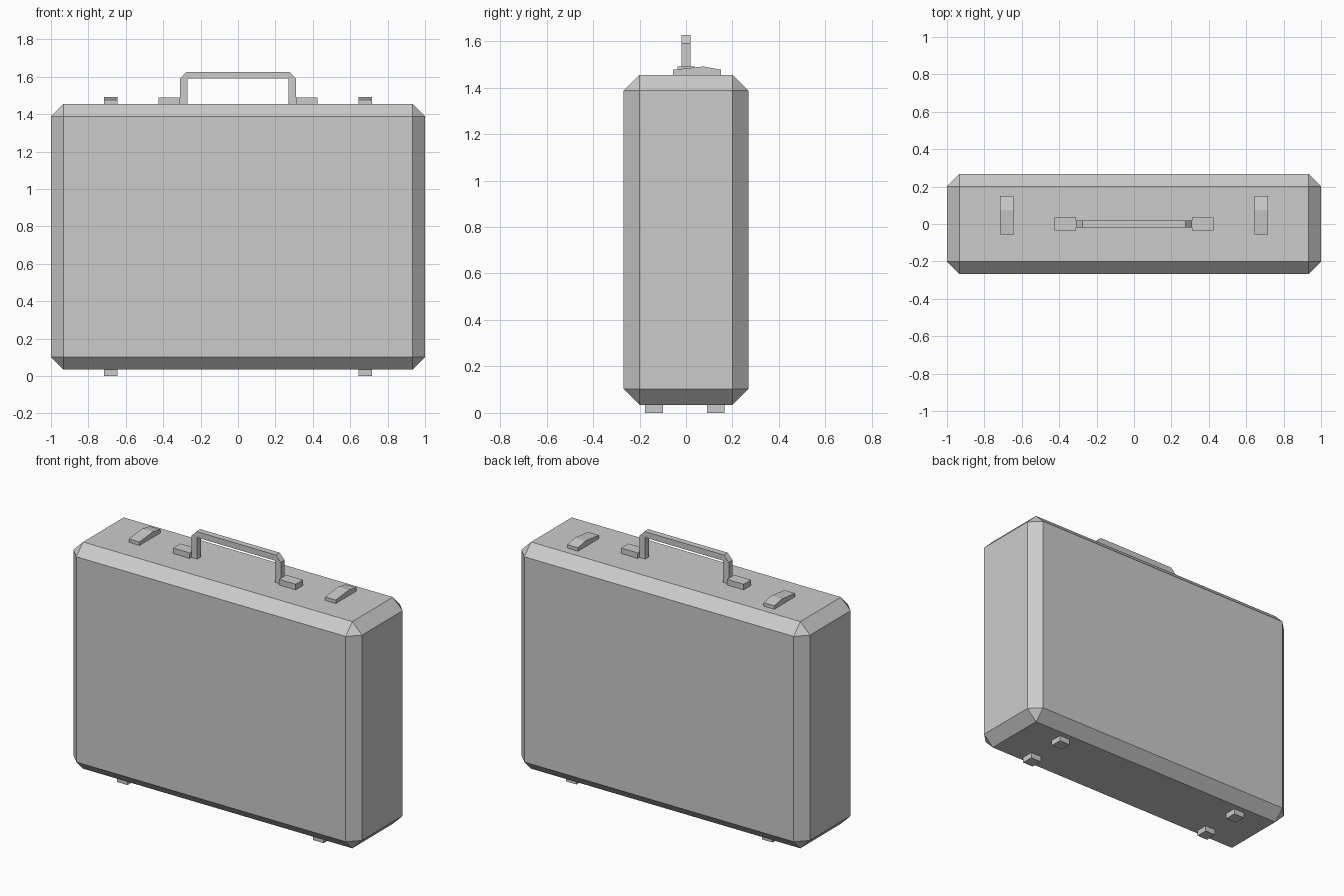
import bpy, bmesh
from mathutils import Matrix, Vector

cube = bpy.data.objects.get("Cube")
if cube:
    bpy.data.objects.remove(cube, do_unlink=True)

grey = bpy.data.materials.new("plain grey")
grey.use_nodes = True
COLOUR = (0.6, 0.6, 0.6, 1)
grey.diffuse_color = COLOUR
grey.node_tree.nodes["Principled BSDF"].inputs["Base Color"].default_value = COLOUR


def finish(name, bm):
    bmesh.ops.recalc_face_normals(bm, faces=bm.faces)
    mesh = bpy.data.meshes.new(name)
    bm.to_mesh(mesh)
    bm.free()
    mesh.materials.append(grey)
    obj = bpy.data.objects.new(name, mesh)
    bpy.context.collection.objects.link(obj)
    return obj


def box_mesh(low, high):
    low, high = Vector(low), Vector(high)
    bm = bmesh.new()
    place = Matrix.Translation((low + high) / 2) @ Matrix.Diagonal((*(high - low), 1))
    bmesh.ops.create_cube(bm, size=1, matrix=place)
    return bm


def prism(name, outline, start, end, axis):
    """Extrude a flat outline along x or y."""
    bm = bmesh.new()
    if axis == "x":
        points = [(start, a, b) for a, b in outline]
        move = (end - start, 0, 0)
    else:
        points = [(a, start, b) for a, b in outline]
        move = (0, end - start, 0)
    face = bm.faces.new([bm.verts.new(p) for p in points])
    result = bmesh.ops.extrude_face_region(bm, geom=[face], use_keep_orig=True)
    moved = [g for g in result["geom"] if isinstance(g, bmesh.types.BMVert)]
    bmesh.ops.translate(bm, verts=moved, vec=move)
    return finish(name, bm)


BASE, TOP, SEAM = 0.035, 1.455, 0.075


# Chamfered case, split at the seam into a deep shell and a shallow lid
def shell(name, keep_back):
    bm = box_mesh((-1, -0.268, BASE), (1, 0.268, TOP))
    bmesh.ops.bevel(bm, geom=bm.edges[:], offset=0.067, segments=1, affect="EDGES")
    bmesh.ops.bisect_plane(bm, geom=bm.verts[:] + bm.edges[:] + bm.faces[:],
                           plane_co=(0, SEAM, 0), plane_no=(0, 1, 0),
                           clear_inner=keep_back, clear_outer=not keep_back)
    return finish(name, bm)


shell("case_body", False)
shell("case_lid", True)

# Handle arch with clipped outer corners
half = [(0.27, TOP), (0.31, TOP), (0.31, 1.59), (0.275, 1.627)]
arch = half + [(-x, z) for x, z in reversed(half)] + [(-0.27, 1.59), (0.27, 1.59)]
prism("handle", arch, -0.019, 0.019, "y")

# Handle brackets, latches and feet on both sides
for side, sign in (("left", 1), ("right", -1)):
    near, far = sorted((sign * 0.31, sign * 0.425))
    finish(f"{side}_handle_bracket", box_mesh((near, -0.036, TOP), (far, 0.036, 1.49)))

    a, b = sign * 0.68 - 0.037, sign * 0.68 + 0.037
    prism(f"{side}_latch_body",
          [(-0.056, TOP), (SEAM, TOP), (SEAM, 1.491), (-0.056, 1.477)], a, b, "x")
    prism(f"{side}_latch_hasp",
          [(SEAM, TOP), (0.15, TOP), (0.15, 1.477), (SEAM, 1.491)], a, b, "x")

    for end, y in (("front", -0.138), ("back", 0.128)):
        finish(f"{end}_{side}_foot", box_mesh((a, y - 0.038, 0), (b, y + 0.038, BASE)))
